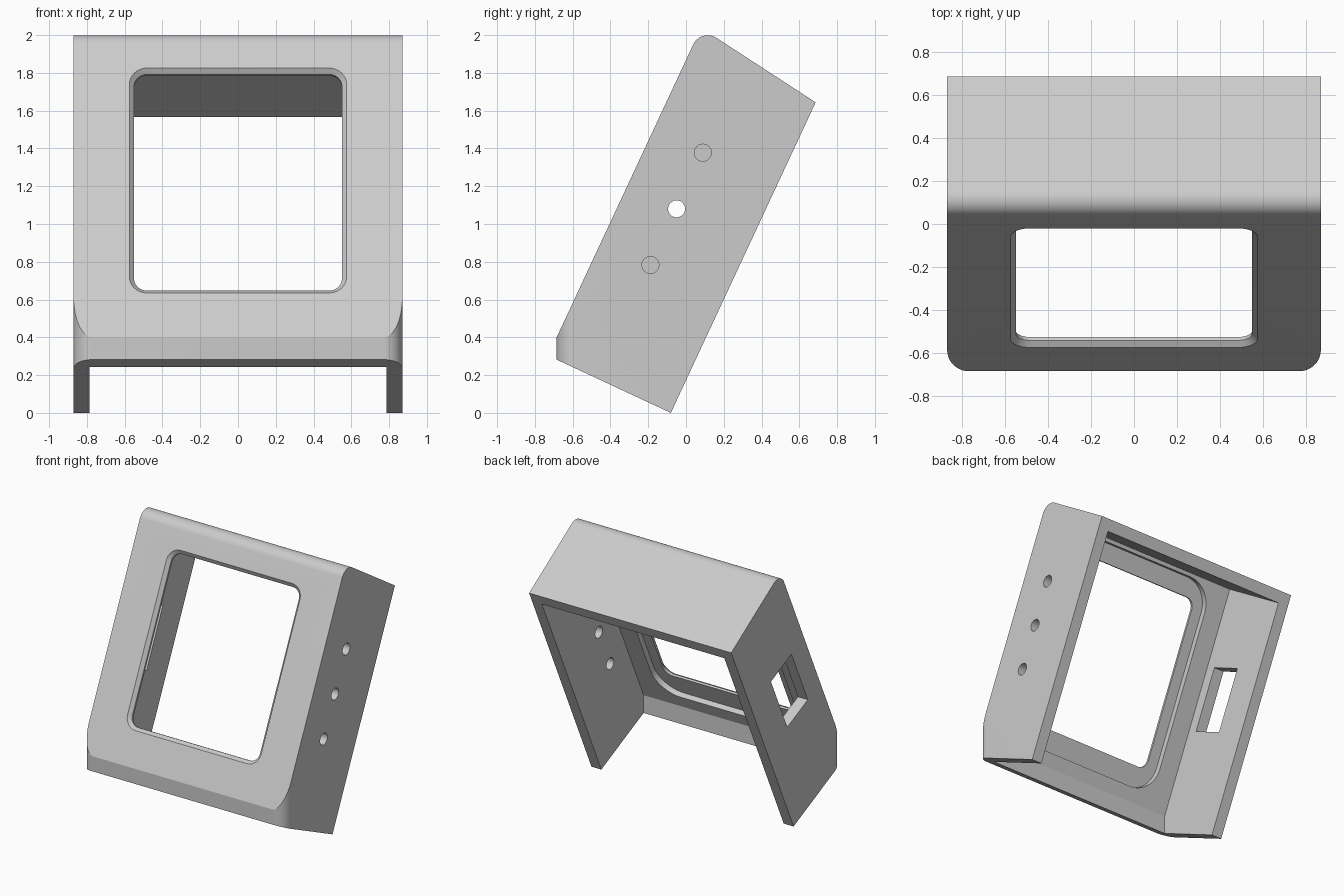
import bpy, bmesh
from math import sin, cos, pi, radians
from mathutils import Vector

if "Cube" in bpy.data.objects:
    bpy.data.objects.remove(bpy.data.objects["Cube"])

TILT = radians(25)
WALL = 0.085
HALF = 0.87
DEPTH = 0.717


def tilted(x, v, w):
    """Frame of the leaning front face: v runs up it, w runs inward."""
    return Vector((x, -0.73 + v * sin(TILT) + w * cos(TILT),
                   0.303 + v * cos(TILT) - w * sin(TILT)))


def loft(name, rings):
    bm = bmesh.new()
    loops = [[bm.verts.new(p) for p in ring] for ring in rings]
    for a, b in zip(loops, loops[1:]):
        for i in range(len(a)):
            j = (i + 1) % len(a)
            bm.faces.new((a[i], a[j], b[j], b[i]))
    bm.faces.new(loops[0])
    bm.faces.new(loops[-1])
    bmesh.ops.recalc_face_normals(bm, faces=bm.faces)
    mesh = bpy.data.meshes.new(name)
    bm.to_mesh(mesh)
    bm.free()
    ob = bpy.data.objects.new(name, mesh)
    bpy.context.collection.objects.link(ob)
    return ob


def fillet(before, corner, after, r, steps=10):
    """Arc that rounds the corner between two straight edges."""
    c = Vector(corner)
    a, b = (Vector(before) - c).normalized(), (Vector(after) - c).normalized()
    half = a.angle(b) / 2
    centre = c + (a + b).normalized() * r / sin(half)
    start = c + a * r * cos(half) / sin(half) - centre
    end = c + b * r * cos(half) / sin(half) - centre
    sweep = pi - 2 * half
    return [centre + (start * sin(sweep * (1 - k / steps)) + end * sin(sweep * k / steps))
            / sin(sweep) for k in range(steps + 1)]


def rounded_rect(hx, hy, r):
    c = [(-hx, -hy), (hx, -hy), (hx, hy), (-hx, hy)]
    return [p for i in range(4) for p in fillet(c[i - 1], c[i], c[(i + 1) % 4], r)]


def side_prism(name, profile, x0, x1):
    """Extrude a (w, v) side profile across x."""
    return loft(name, [[tilted(x, v, w) for w, v in profile] for x in (x0, x1)])


def window_prism(name, mid, hx, hv, r, layers):
    """Stack rounded rectangles through the front face: (depth, growth)."""
    return loft(name, [[tilted(p.x, mid + p.y, w) for p in rounded_rect(hx + g, hv + g, r + g)]
                       for w, g in layers])


def combine(target, tool, operation="DIFFERENCE"):
    tool.hide_render = True
    mod = target.modifiers.new("cut", "BOOLEAN")
    mod.operation, mod.solver, mod.object = operation, "EXACT", tool
    bpy.context.view_layer.objects.active = target
    bpy.ops.object.modifier_apply(modifier=mod.name)
    bpy.data.objects.remove(tool)


# Outer block with rounded top front edge and upright lower front
top_front, top_back = (0, 1.915), (DEPTH, 1.814)
outline = [(DEPTH, 0), (0.05, 0), (0, 0.1065)]
outline += [tuple(p) for p in fillet((0, 0), top_front, top_back, 0.085, 16)] + [top_back]
housing = side_prism("housing", outline, -HALF, HALF)

# Round the upright front corners
plan = [Vector((HALF, 1)), Vector((-HALF, 1))]
plan += fillet((-HALF, 1), (-HALF, -0.685), (HALF, -0.685), 0.1, 14)
plan += fillet((-HALF, -0.685), (HALF, -0.685), (HALF, 1), 0.1, 14)
for p in plan:
    p.x *= 1.0002
    p.y -= 0.0003
combine(housing, loft("corner_tool", [[(p.x, p.y, z) for p in plan] for z in (-0.5, 2.5)]),
        "INTERSECT")

# Hollow inside, open at the back and bottom
inner = [(0.9, -0.1), (0.19, -0.1), (WALL, 0.125), (WALL, 1.817), (0.9, 1.702)]
combine(housing, side_prism("cavity_tool", inner, WALL - HALF, HALF - WALL))

# Chamfered front window and wider recess behind it
combine(housing, window_prism("window_tool", 1.023, 0.55, 0.632, 0.07,
                              [(-0.02, 0.045), (0.025, 0), (0.06, 0)]))
combine(housing, window_prism("recess_tool", 1.01, 0.635, 0.78, 0.2,
                              [(0.042, 0), (0.12, 0)]))

# Three round holes in the left wall
for v in (0.664, 0.992, 1.32):
    ring = [(0.288 + 0.045 * cos(k * pi / 16), v + 0.045 * sin(k * pi / 16)) for k in range(32)]
    combine(housing, side_prism("hole_tool", ring, 0.7, 1))

# Rectangular slot in the right wall
slot = [(0.17, 0.76), (0.448, 0.76), (0.448, 1.235), (0.17, 1.235)]
combine(housing, side_prism("slot_tool", slot, -1, -0.7))

# Single grey finish
grey = bpy.data.materials.new("light_grey")
grey.use_nodes = True
colour = (0.6, 0.6, 0.6, 1)
grey.diffuse_color = colour
grey.node_tree.nodes["Principled BSDF"].inputs["Base Color"].default_value = colour
housing.data.materials.clear()
housing.data.materials.append(grey)
for face in housing.data.polygons:
    face.material_index = 0

bpy.ops.object.select_all(action="DESELECT")
housing.select_set(True)
bpy.context.view_layer.objects.active = housing
bpy.ops.object.shade_smooth_by_angle(angle=radians(24))
